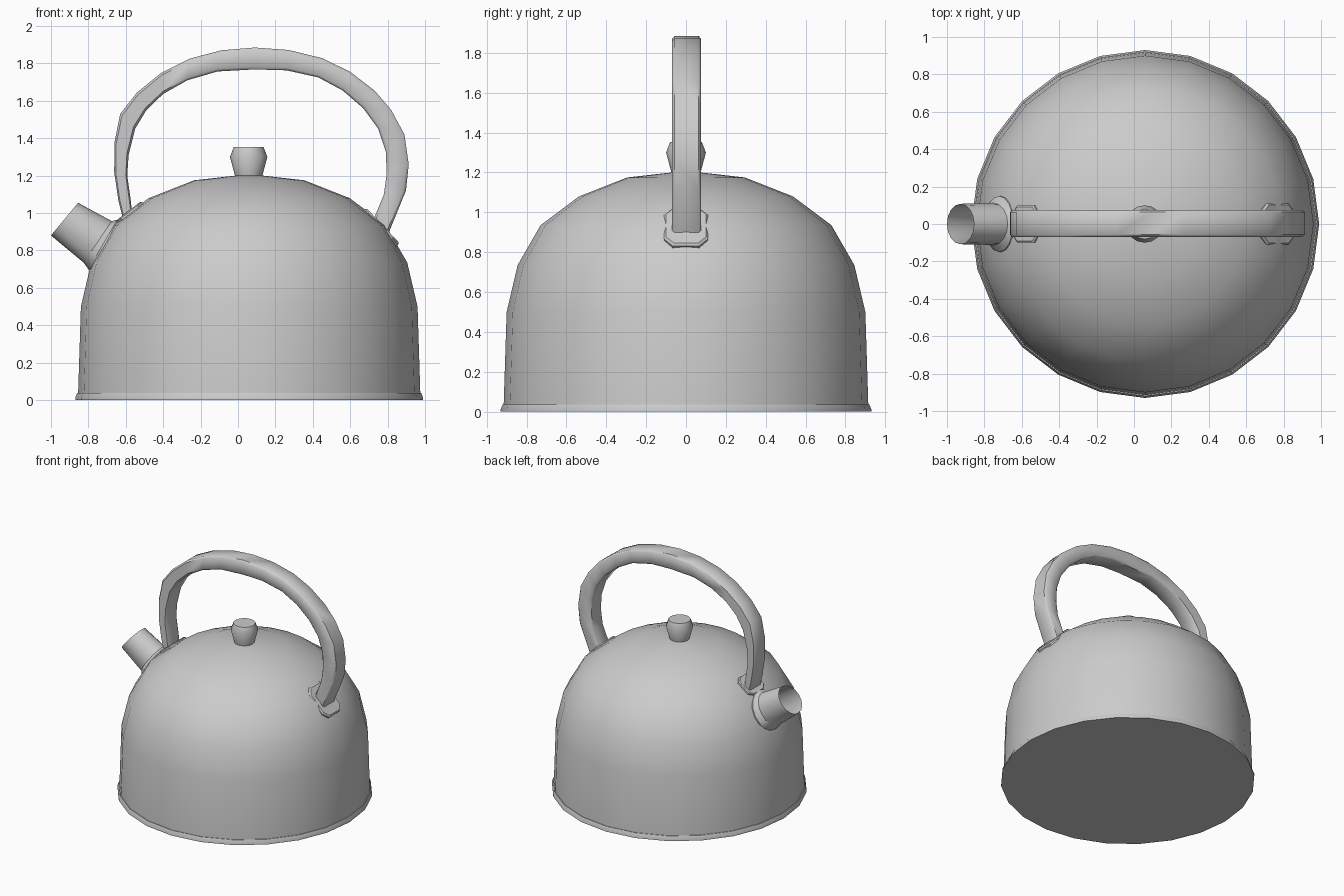
import bpy, bmesh
from math import sin, cos, pi
from mathutils import Vector

if "Cube" in bpy.data.objects:
    bpy.data.objects.remove(bpy.data.objects["Cube"])

CX = 0.06  # axis of the body


def loft(name, rings, cap_start=True, cap_end=True, angle=0.8):
    """Skin a list of equal-length vertex rings; smooth except at sharp edges."""
    bm = bmesh.new()
    loops = [[bm.verts.new(p) for p in ring] for ring in rings]
    n = len(loops[0])
    for a, b in zip(loops, loops[1:]):
        for i in range(n):
            j = (i + 1) % n
            bm.faces.new((a[i], a[j], b[j], b[i]))
    if cap_start:
        bm.faces.new(loops[0][::-1])
    if cap_end:
        bm.faces.new(loops[-1])
    bmesh.ops.remove_doubles(bm, verts=bm.verts, dist=1e-5)
    bmesh.ops.recalc_face_normals(bm, faces=bm.faces)
    mesh = bpy.data.meshes.new(name)
    bm.to_mesh(mesh)
    bm.free()
    ob = bpy.data.objects.new(name, mesh)
    bpy.context.collection.objects.link(ob)
    bpy.ops.object.select_all(action='DESELECT')
    ob.select_set(True)
    bpy.context.view_layer.objects.active = ob
    bpy.ops.object.shade_smooth_by_angle(angle=angle)
    return ob


def circle(r, z, n, cx=CX):
    return [(cx + r * cos(2 * pi * i / n), r * sin(2 * pi * i / n), z) for i in range(n)]


def lathe(name, profile, n, cx=CX):
    return loft(name, [circle(r, z, n, cx) for r, z in profile])


# Domed body
lathe("body", [(0.915, 0.03), (0.9, 0.5), (0.845, 0.735), (0.73, 0.935),
               (0.537, 1.08), (0.295, 1.175), (0.03, 1.205)], 24)
# Base rim
lathe("base_rim", [(0.93, 0), (0.93, 0.012), (0.92, 0.037), (0.90, 0.037)], 24)
# Lid knob
lathe("lid_knob", [(0.072, 1.195), (0.1, 1.30), (0.08, 1.352)], 16, 0.057)

# Spout: each ring spans a low and a high point in the xz plane, with a y radius
spout = [((-0.77, 0.68), (-0.61, 0.945), 0.15),
         ((-0.80, 0.70), (-0.645, 0.965), 0.15),
         ((-0.825, 0.735), (-0.675, 0.957), 0.112),
         ((-1.0, 0.88), (-0.855, 1.055), 0.108)]
rings = []
for (xa, za), (xb, zb), ry in spout:
    ring = []
    for i in range(16):
        c, s = cos(2 * pi * i / 16), sin(2 * pi * i / 16)
        ring.append(((xa + xb) / 2 + (xb - xa) / 2 * c, ry * s,
                     (za + zb) / 2 + (zb - za) / 2 * c))
    rings.append(ring)
loft("spout", rings, cap_end=False, angle=0.6)

# Handle: outer and inner edge points swept with a chamfered box section
outer = [(-0.605, 0.93), (-0.64, 1.07), (-0.662, 1.22), (-0.66, 1.38), (-0.63, 1.53),
         (-0.54, 1.645), (-0.41, 1.75), (-0.26, 1.825), (-0.09, 1.87), (0.09, 1.885),
         (0.27, 1.872), (0.45, 1.828), (0.60, 1.755), (0.73, 1.655), (0.82, 1.55),
         (0.89, 1.42), (0.913, 1.26), (0.898, 1.12), (0.80, 0.88)]
inner = [(-0.56, 0.95), (-0.575, 1.08), (-0.592, 1.20), (-0.585, 1.31), (-0.55, 1.45),
         (-0.49, 1.55), (-0.40, 1.637), (-0.27, 1.71), (-0.11, 1.757), (0.09, 1.768),
         (0.26, 1.763), (0.43, 1.725), (0.56, 1.655), (0.67, 1.56), (0.75, 1.45),
         (0.79, 1.33), (0.795, 1.21), (0.78, 1.10), (0.71, 0.93)]
section = [(0, -0.06), (0, 0.06), (0.12, 0.073), (0.88, 0.073),
           (1, 0.06), (1, -0.06), (0.88, -0.073), (0.12, -0.073)]
loft("handle", [[(xo + (xi - xo) * t, y + 0.003, zo + (zi - zo) * t) for t, y in section]
                for (xo, zo), (xi, zi) in zip(outer, inner)])


# Mounting plates: chamfered tiles lying along the dome
def plate(name, low, high, half_width, thick):
    a, b = Vector((low[0], 0, low[1])), Vector((high[0], 0, high[1]))
    mid, u = (a + b) / 2, (b - a) / 2
    normal = Vector((-u.z, 0, u.x)).normalized()
    if normal.z < 0:
        normal.negate()
    outline = [(-1, -0.6), (-1, 0.6), (-0.65, 1), (0.65, 1),
               (1, 0.6), (1, -0.6), (0.65, -1), (-0.65, -1)]
    loft(name, [[mid + u * p * k + Vector((0, q * half_width * k, 0)) + normal * h
                 for p, q in outline]
                for h, k in ((-0.04, 1), (thick * 0.5, 1), (thick, 0.92))], angle=0.5)


plate("front_handle_plate", (-0.645, 0.95), (-0.51, 1.055), 0.1, 0.012)
plate("rear_handle_plate", (0.85, 0.825), (0.67, 1.015), 0.11, 0.02)
